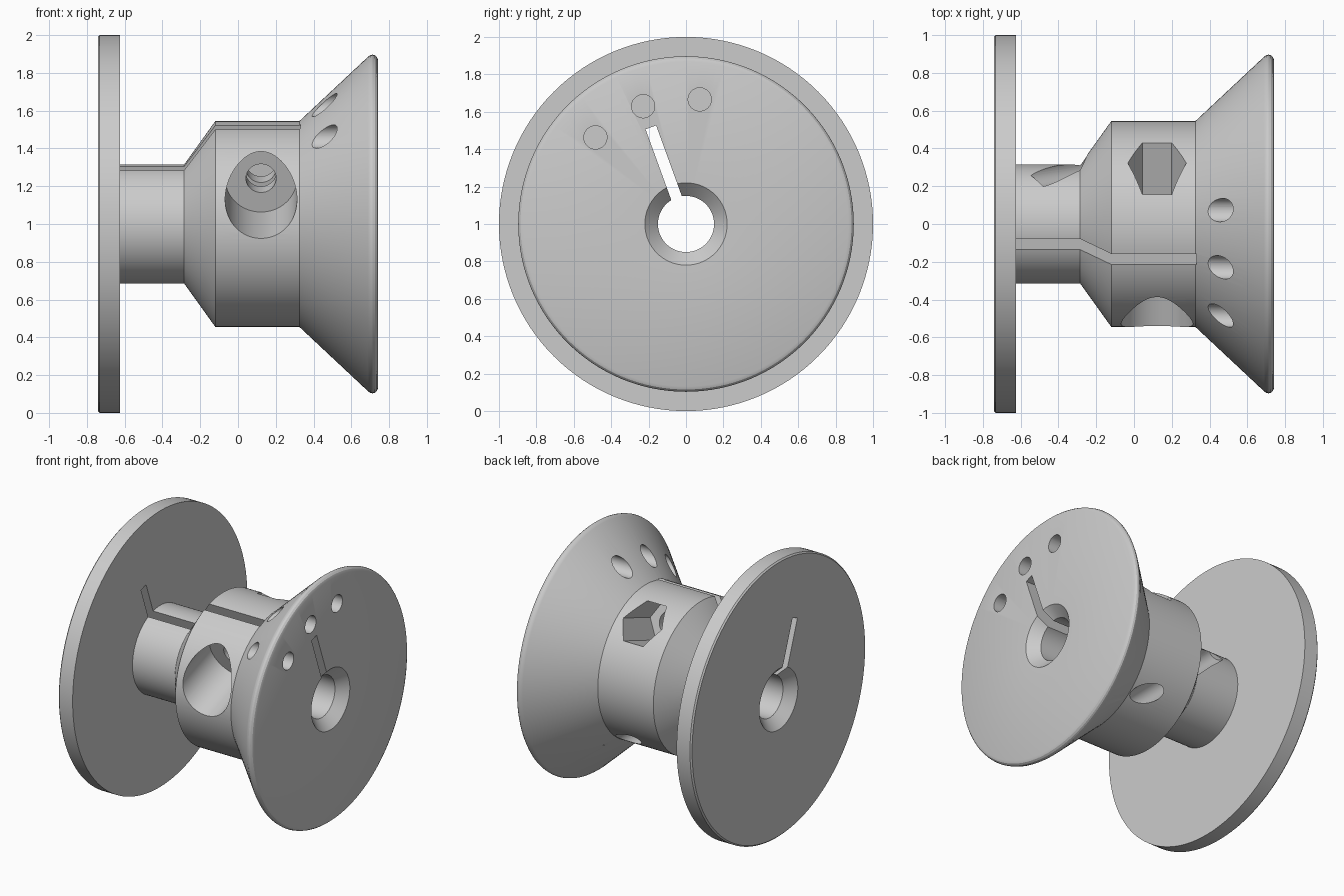
import bpy, bmesh, math
from mathutils import Matrix, Vector

cube = bpy.data.objects.get("Cube")
if cube:
    bpy.data.objects.remove(cube, do_unlink=True)

grey = bpy.data.materials.new("plain grey")
grey.use_nodes = True
colour = (0.6, 0.6, 0.6, 1)
grey.diffuse_color = colour
grey.node_tree.nodes["Principled BSDF"].inputs["Base Color"].default_value = colour

CENTRE = Vector((0, 0, 1))
TILT = math.radians(20)
SIDES = 128
slot_dir = Vector((0, -math.sin(TILT), math.cos(TILT)))
screw_dir = Vector((0, math.cos(TILT), math.sin(TILT)))


def make_object(name, bm):
    bmesh.ops.recalc_face_normals(bm, faces=bm.faces)
    mesh = bpy.data.meshes.new(name)
    bm.to_mesh(mesh)
    bm.free()
    mesh.materials.append(grey)
    obj = bpy.data.objects.new(name, mesh)
    bpy.context.collection.objects.link(obj)
    return obj


def lathe(name, profile):
    """Closed (x, radius) outline spun about the drum axis."""
    bm = bmesh.new()
    rings = []
    for i in range(SIDES):
        a = math.tau * i / SIDES
        rings.append([bm.verts.new(CENTRE + Vector((x, r * math.sin(a), r * math.cos(a))))
                      for x, r in profile])
    n = len(profile)
    for i in range(SIDES):
        here, there = rings[i], rings[(i + 1) % SIDES]
        for j in range(n):
            k = (j + 1) % n
            bm.faces.new((here[j], here[k], there[k], there[j]))
    return make_object(name, bm)


def drill(name, start, end, radius, sides=64):
    """Prism between two points given relative to the drum centre."""
    axis = end - start
    z = axis.normalized()
    ref = Vector((0, 1, 0)) if abs(z.x) > 0.9 else Vector((1, 0, 0))
    y = (ref - z * ref.dot(z)).normalized()
    m = Matrix((y.cross(z), y, z)).transposed().to_4x4()
    m.translation = CENTRE + (start + end) / 2
    bm = bmesh.new()
    bmesh.ops.create_cone(bm, cap_ends=True, segments=sides, radius1=radius,
                          radius2=radius, depth=axis.length, matrix=m)
    return make_object(name, bm)


def cut(target, cutter):
    mod = target.modifiers.new(cutter.name, 'BOOLEAN')
    mod.operation = 'DIFFERENCE'
    mod.solver = 'EXACT'
    mod.object = cutter
    bpy.context.view_layer.objects.active = target
    bpy.ops.object.modifier_apply(modifier=mod.name)
    bpy.data.objects.remove(cutter, do_unlink=True)


# Spool: end disc, hub, clamp body, flared flange and chamfered bore
spool = lathe("spool", [
    (-0.742, 0.22), (-0.742, 0.99), (-0.732, 1.0), (-0.625, 1.0),
    (-0.625, 0.315), (-0.285, 0.315), (-0.12, 0.545), (0.325, 0.545),
    (0.688, 0.885), (0.70, 0.894), (0.712, 0.897), (0.724, 0.894),
    (0.735, 0.885), (0.742, 0.868),
    (0.742, 0.22), (0.672, 0.15), (-0.672, 0.15)])

# Clamping slot along the whole length
bm = bmesh.new()
bmesh.ops.create_cube(bm, size=1)
bmesh.ops.scale(bm, vec=(1.7, 0.06, 0.55), verts=bm.verts)
bmesh.ops.transform(bm, verts=bm.verts, matrix=Matrix.Translation(
    CENTRE + slot_dir * 0.275) @ Matrix.Rotation(TILT, 4, 'X'))
cut(spool, make_object("slot_cutter", bm))

# Clamp screw: head pocket, shank hole and hexagonal nut pocket
screw = Vector((0.122, 0, 0)) + slot_dir * 0.303
for name, a, b, radius, sides in (
        ("head_pocket", -1, -0.125, 0.19, 96),
        ("shank_hole", -0.3, 0.3, 0.08, 48),
        ("nut_pocket", 0.125, 1, 0.155, 6)):
    cut(spool, drill(name, screw + screw_dir * a, screw + screw_dir * b, radius, sides))

# Three line holes through the flange
for i in (-1, 0, 1):
    a = TILT + i * math.radians(26.3)
    p = Vector((0, -0.67 * math.sin(a), 0.67 * math.cos(a)))
    cut(spool, drill("line_hole", p + Vector((0.2, 0, 0)), p + Vector((1, 0, 0)), 0.062, 48))

# Slanted line tunnel from the hub out through the clamp body
cut(spool, drill("line_tunnel", Vector((-0.5, 0.265, 0.235)),
                 Vector((0.36, 0.39, -0.545)), 0.07, 48))

# Smooth shading with crisp edges
bpy.ops.object.select_all(action='DESELECT')
spool.select_set(True)
bpy.context.view_layer.objects.active = spool
bpy.ops.object.shade_smooth_by_angle(angle=math.radians(25))
